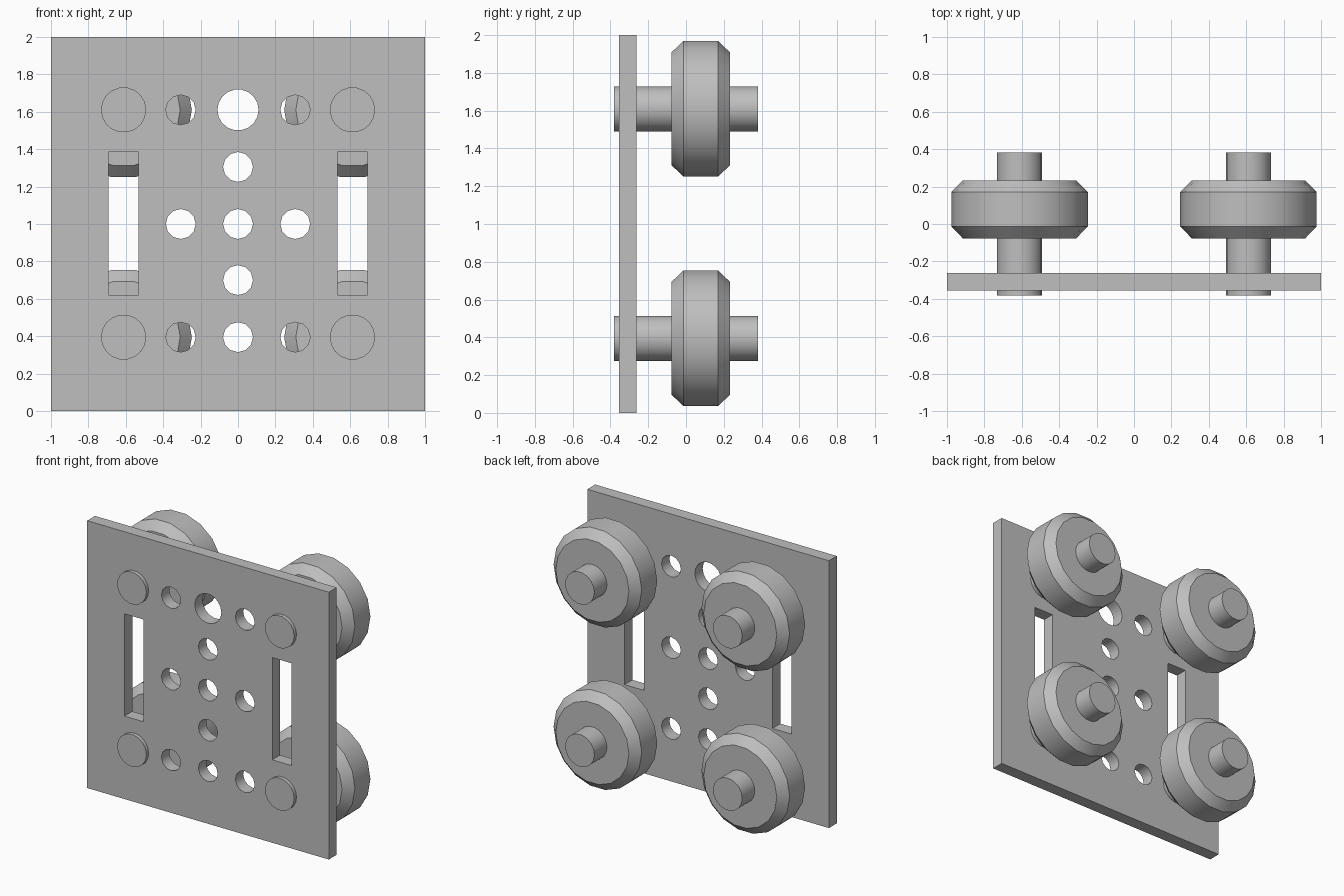
import bpy, bmesh
from math import cos, sin, pi, radians
from mathutils import Matrix, Vector

if "Cube" in bpy.data.objects:
    bpy.data.objects.remove(bpy.data.objects["Cube"], do_unlink=True)

grey = bpy.data.materials.new("plain_grey")
grey.use_nodes = True
colour = (0.52, 0.52, 0.52, 1)
grey.diffuse_color = colour
grey.node_tree.nodes["Principled BSDF"].inputs["Base Color"].default_value = colour


def lathe(bm, x, z, profile, sides):
    """Closed solid turned about the y axis from (y, radius) pairs."""
    rings = [[bm.verts.new((x + r * cos(2 * pi * i / sides), y,
                            z + r * sin(2 * pi * i / sides)))
              for i in range(sides)] for y, r in profile]
    for a, b in zip(rings, rings[1:]):
        for i in range(sides):
            j = (i + 1) % sides
            bm.faces.new((a[i], a[j], b[j], b[i]))
    bm.faces.new(rings[0])
    bm.faces.new(rings[-1])


def box(bm, centre, size):
    bmesh.ops.create_cube(bm, size=1, matrix=Matrix.Translation(centre)
                          @ Matrix.Diagonal(Vector(size)).to_4x4())


def finish(name, bm):
    bmesh.ops.recalc_face_normals(bm, faces=bm.faces)
    mesh = bpy.data.meshes.new(name)
    bm.to_mesh(mesh)
    bm.free()
    mesh.materials.append(grey)
    obj = bpy.data.objects.new(name, mesh)
    bpy.context.collection.objects.link(obj)
    return obj


def smooth(obj):
    bpy.ops.object.select_all(action="DESELECT")
    obj.select_set(True)
    bpy.context.view_layer.objects.active = obj
    bpy.ops.object.shade_smooth_by_angle(angle=radians(35))


PLATE_Y = -0.308
AXLE_X = 0.612
LOW, MID, HIGH = 0.395, 1.0, 1.61

# Mounting plate
bm = bmesh.new()
box(bm, (0, PLATE_Y, 1), (2, 0.093, 2))
plate = finish("mounting_plate", bm)

# Cutter for the round holes and the two slots
bm = bmesh.new()
holes = [(x, z) for x in (-0.306, 0.306) for z in (LOW, MID, HIGH)]
holes += [(0, z) for z in (LOW, 0.7, MID, 1.305)]
for x, z in holes:
    lathe(bm, x, z, [(PLATE_Y - 0.1, 0.08), (PLATE_Y + 0.1, 0.08)], 12)
lathe(bm, 0, HIGH, [(PLATE_Y - 0.1, 0.11), (PLATE_Y + 0.1, 0.11)], 18)
for side in (-1, 1):
    box(bm, (side * AXLE_X, PLATE_Y, 1.003), (0.16, 0.2, 0.765))
cutter = finish("hole_cutter", bm)
cutter.hide_render = True

cut = plate.modifiers.new("holes", "BOOLEAN")
cut.operation = "DIFFERENCE"
cut.solver = "EXACT"
cut.object = cutter
bpy.context.view_layer.update()
plate.data = bpy.data.meshes.new_from_object(
    plate.evaluated_get(bpy.context.evaluated_depsgraph_get()))
plate.modifiers.clear()
bpy.data.objects.remove(cutter, do_unlink=True)
smooth(plate)

# Four chamfered wheels on plain axles
WHEEL = [(-0.077, 0.303), (-0.013, 0.365), (0.17, 0.365), (0.233, 0.303)]
AXLE = [(-0.382, 0.121), (0.382, 0.121)]
for side, x in (("right", -AXLE_X), ("left", AXLE_X)):
    for level, z in (("lower", LOW), ("upper", HIGH)):
        for part, profile in (("wheel", WHEEL), ("axle", AXLE)):
            bm = bmesh.new()
            lathe(bm, x, z, profile, 18)
            smooth(finish(f"{level}_{side}_{part}", bm))
